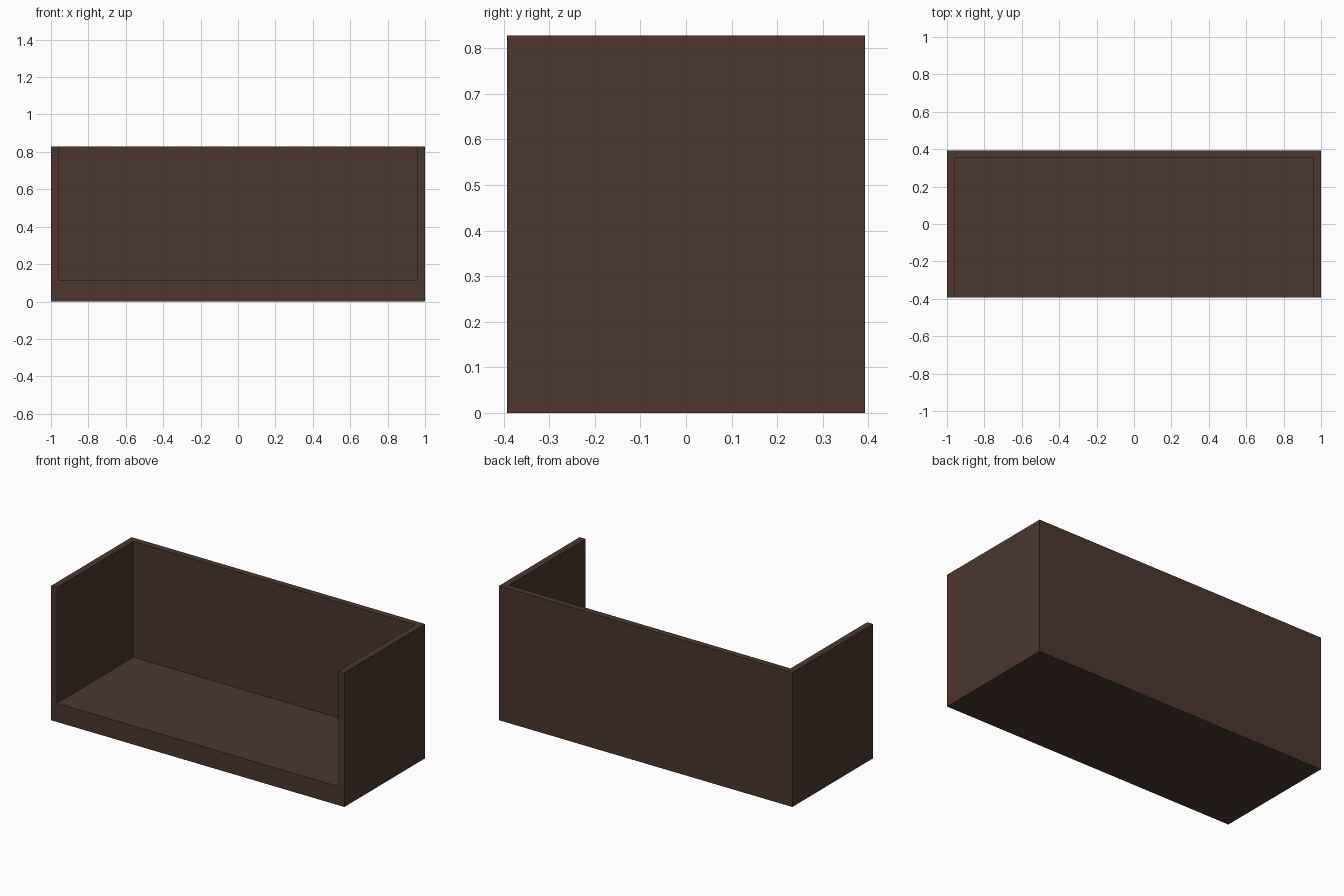
import bpy

if "Cube" in bpy.data.objects:
    bpy.data.objects.remove(bpy.data.objects["Cube"])

W, D, H = 2.0, 0.785, 0.828      # outer size
WALL, SEAT_Z = 0.04, 0.115       # wall thickness, seat height

brown = bpy.data.materials.new("dark_brown")
brown.diffuse_color = (0.072, 0.038, 0.028, 1)
brown.use_nodes = True
brown.node_tree.nodes["Principled BSDF"].inputs["Base Color"].default_value = brown.diffuse_color


def box(name, lo, hi):
    """Axis-aligned box between two corners."""
    bpy.ops.mesh.primitive_cube_add(size=1)
    ob = bpy.context.object
    ob.name = name
    for v in ob.data.vertices:
        v.co = [hi[i] if v.co[i] > 0 else lo[i] for i in range(3)]
    ob.data.materials.append(brown)
    return ob


# Solid bench body: base, back and two side walls in one piece
bench = box("bench_shell", (-W / 2, -D / 2, 0), (W / 2, D / 2, H))

# Opening above the seat, open to the front and the top
cutter = box("seat_opening_cutter",
             (-W / 2 + WALL, -D / 2 - 0.2, SEAT_Z),
             (W / 2 - WALL, D / 2 - WALL, H + 0.2))
cutter.hide_render = True
cutter.hide_viewport = True

cut = bench.modifiers.new("seat_opening", 'BOOLEAN')
cut.operation = 'DIFFERENCE'
cut.solver = 'EXACT'
cut.object = cutter
